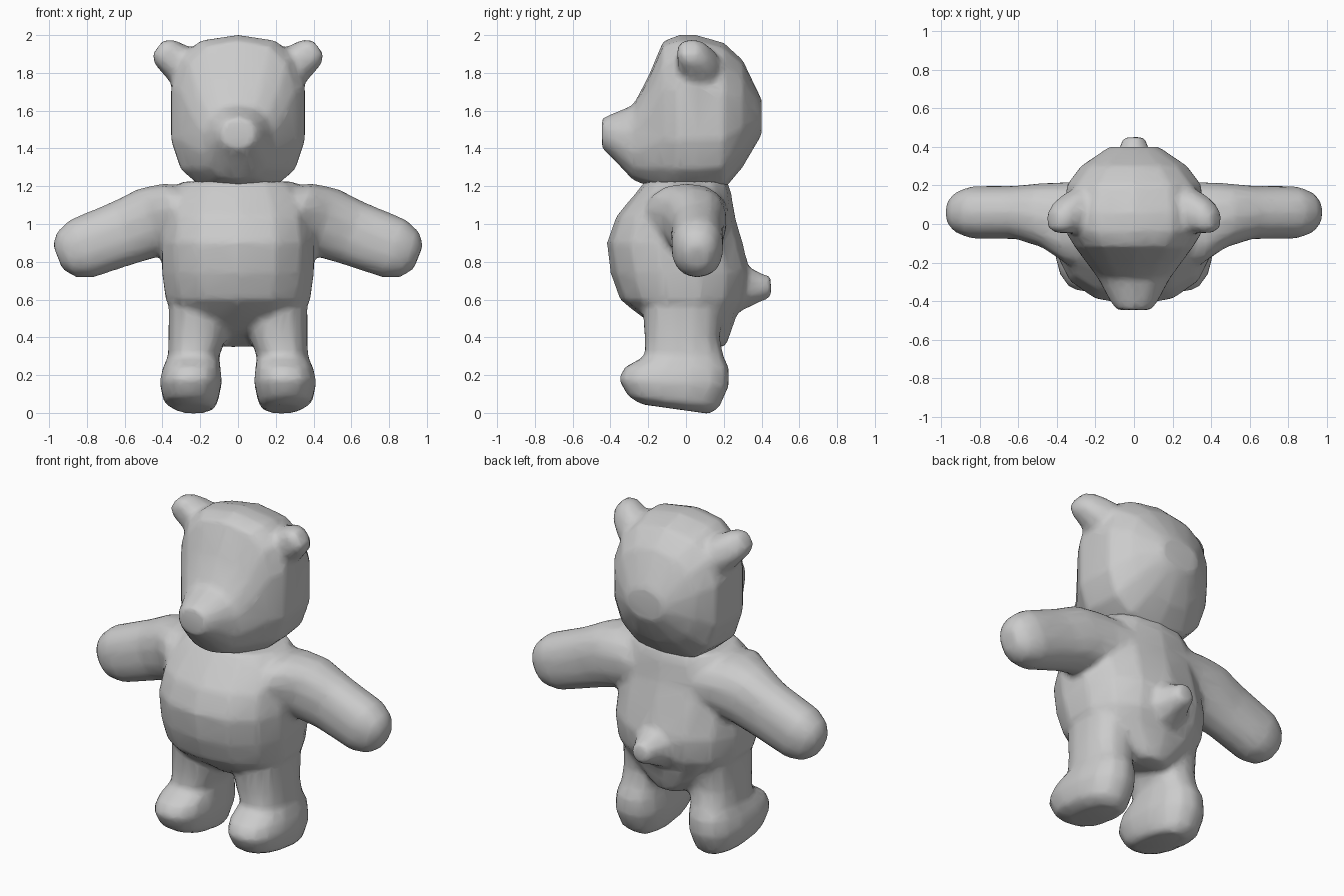
import bpy, bmesh, math
from mathutils import Vector

cube = bpy.data.objects.get("Cube")
if cube:
    bpy.data.objects.remove(cube, do_unlink=True)

GREY = (0.6, 0.6, 0.6, 1)
fur = bpy.data.materials.new("plain grey")
fur.use_nodes = True
fur.diffuse_color = GREY
fur.node_tree.nodes["Principled BSDF"].inputs["Base Color"].default_value = GREY


def ring(center, u, v, power=2.0, sides=14):
    """Superellipse of points around a centre, spanned by half-axes u and v."""
    pts = []
    for i in range(sides):
        a = math.tau * (i + 0.5) / sides
        c, s = math.cos(a), math.sin(a)
        pu = math.copysign(abs(c) ** (2 / power), c)
        pv = math.copysign(abs(s) ** (2 / power), s)
        pts.append(Vector(center) + Vector(u) * pu + Vector(v) * pv)
    return pts


def loft(name, rings, mirror=False):
    """Skin a list of rings, cap both ends, optionally mirror across x."""
    bm = bmesh.new()
    for side in ((1, -1) if mirror else (1,)):
        loops = [[bm.verts.new((p.x * side, p.y, p.z)) for p in r] for r in rings]
        for a, b in zip(loops, loops[1:]):
            for i in range(len(a)):
                j = (i + 1) % len(a)
                bm.faces.new((a[i], a[j], b[j], b[i]))
        bm.faces.new(loops[0])
        bm.faces.new(loops[-1])
    bmesh.ops.recalc_face_normals(bm, faces=bm.faces)
    mesh = bpy.data.meshes.new(name)
    bm.to_mesh(mesh)
    bm.free()
    obj = bpy.data.objects.new(name, mesh)
    bpy.context.collection.objects.link(obj)
    mesh.materials.append(fur)
    return obj


def fuse(name, parts, voxel, smooth, ratio):
    """Blend overlapping parts into one soft skin."""
    bpy.ops.object.select_all(action='DESELECT')
    for p in parts:
        p.select_set(True)
    bpy.context.view_layer.objects.active = parts[0]
    bpy.ops.object.join()
    obj = parts[0]
    obj.name = name
    m = obj.modifiers.new("blend", 'REMESH')
    m.mode, m.voxel_size = 'VOXEL', voxel
    m = obj.modifiers.new("soften", 'SMOOTH')
    m.factor, m.iterations = 0.5, smooth
    m = obj.modifiers.new("simplify", 'DECIMATE')
    m.ratio = ratio
    for m in list(obj.modifiers):
        bpy.ops.object.modifier_apply(modifier=m.name)
    bpy.ops.object.shade_smooth()
    return obj


# Torso: z, half width, front y, back y
torso = loft("torso", [
    ring((0, (f + b) / 2, z), (w, 0, 0), (0, (b - f) / 2, 0), 2.3)
    for z, w, f, b in [
        (0.35, 0.08, 0.10, 0.21), (0.43, 0.22, -0.12, 0.24),
        (0.52, 0.34, -0.25, 0.27), (0.60, 0.39, -0.35, 0.32),
        (0.74, 0.41, -0.40, 0.34), (0.90, 0.41, -0.42, 0.30),
        (1.04, 0.39, -0.37, 0.26), (1.16, 0.35, -0.27, 0.24),
        (1.225, 0.30, -0.22, 0.22)]])

# Arms: x, centre y, centre z, half depth, half thickness
tilt = Vector((0.37, 0, 0.93))
arms = loft("arms", [
    ring((x, y, z), (0, d, 0), tilt * h, 2.3)
    for x, y, z, d, h in [
        (0.15, 0.00, 1.02, 0.24, 0.19), (0.32, 0.00, 1.03, 0.22, 0.20),
        (0.46, 0.045, 1.01, 0.17, 0.19), (0.60, 0.06, 0.955, 0.14, 0.175),
        (0.83, 0.06, 0.87, 0.138, 0.165), (0.91, 0.06, 0.84, 0.11, 0.13),
        (0.955, 0.06, 0.825, 0.06, 0.07)]], mirror=True)

# Legs and feet: z, centre x, half width, front y, back y, sole slope
legs = loft("legs", [
    ring((x, (f + b) / 2, z), (w, 0, 0), (0, (b - f) / 2, -s * (b - f) / 2), 2.4)
    for z, x, w, f, b, s in [
        (0.02, 0.23, 0.10, -0.24, 0.13, 0.14), (0.06, 0.25, 0.145, -0.31, 0.18, 0.12),
        (0.16, 0.25, 0.168, -0.36, 0.23, 0.06), (0.24, 0.245, 0.155, -0.33, 0.23, 0),
        (0.30, 0.235, 0.138, -0.22, 0.20, 0), (0.40, 0.215, 0.155, -0.22, 0.18, 0),
        (0.55, 0.205, 0.165, -0.23, 0.20, 0), (0.70, 0.21, 0.16, -0.20, 0.20, 0)]],
    mirror=True)

# Tail stub
tail = loft("tail", [
    ring((0, y, 0.665), (r, 0, 0), (0, 0, r), sides=8)
    for y, r in [(0.24, 0.16), (0.34, 0.11), (0.40, 0.078), (0.45, 0.06)]])

body = fuse("body", [torso, arms, legs, tail], 0.02, 5, 0.2)

# Head from snout to back: y, half width, bottom z, top z
skull = loft("skull", [
    ring((0, y, (lo + hi) / 2), (w, 0, 0), (0, 0, (hi - lo) / 2), p)
    for y, w, lo, hi, p in [
        (-0.445, 0.09, 1.40, 1.56, 2.2), (-0.40, 0.125, 1.36, 1.58, 2.2),
        (-0.28, 0.19, 1.23, 1.63, 2.3), (-0.20, 0.25, 1.20, 1.78, 2.5),
        (-0.12, 0.31, 1.18, 1.97, 2.7), (-0.04, 0.36, 1.17, 2.0, 2.8),
        (0.06, 0.36, 1.17, 2.0, 2.8), (0.20, 0.355, 1.18, 1.96, 2.6),
        (0.30, 0.28, 1.30, 1.87, 2.3), (0.40, 0.13, 1.47, 1.66, 2.0)]])

# Ears pointing up and outward
across = Vector((0.6, 0, -0.8))
ears = loft("ears", [
    ring((x, y, z), (0, d, 0), across * h, 2.4, 10)
    for x, y, z, d, h in [
        (0.24, 0.08, 1.80, 0.12, 0.13), (0.33, 0.06, 1.865, 0.11, 0.10),
        (0.39, 0.035, 1.91, 0.085, 0.085), (0.425, 0.02, 1.935, 0.05, 0.05)]],
    mirror=True)

head = fuse("head", [skull, ears], 0.02, 4, 0.2)
